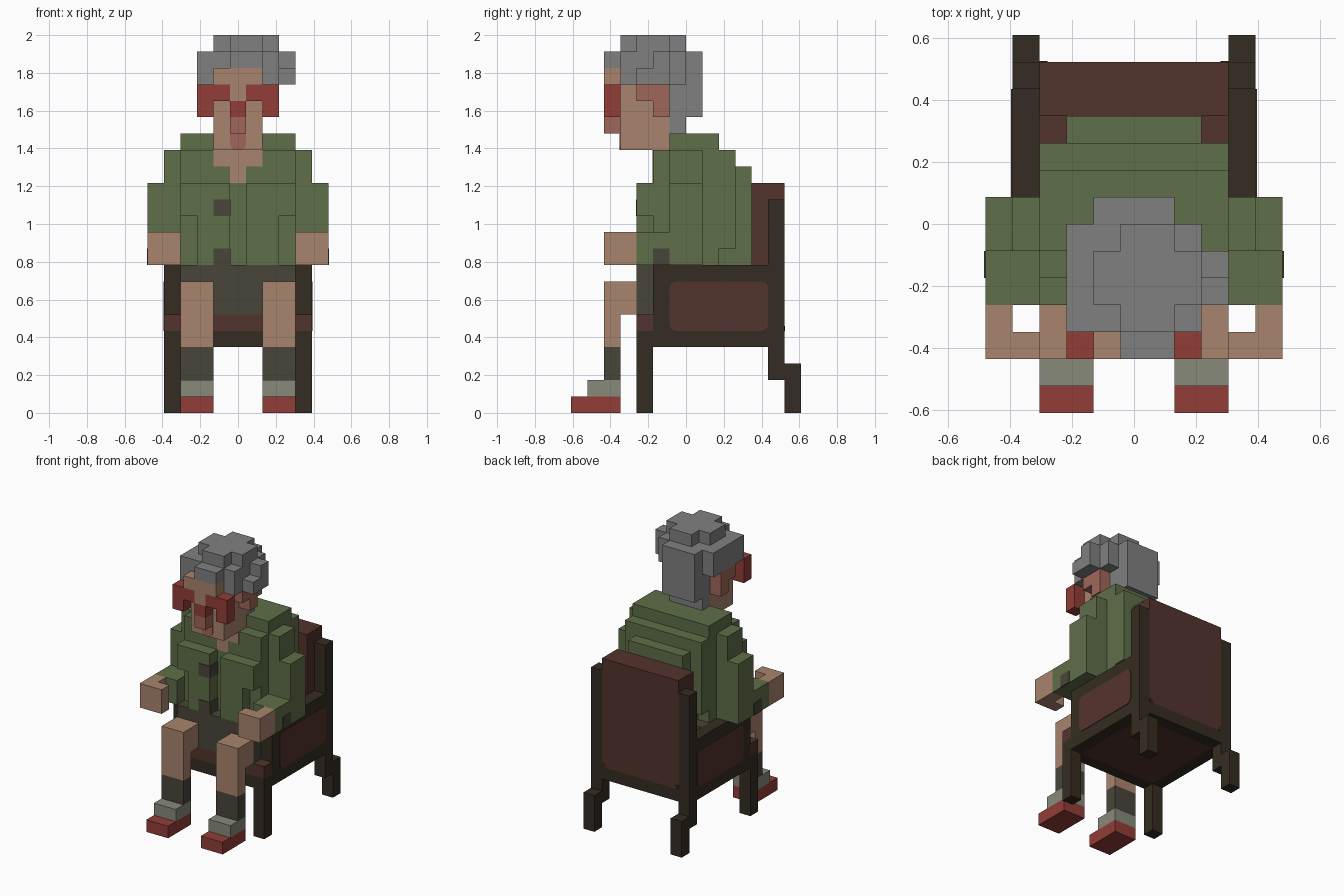
import bpy, bmesh
from mathutils import Matrix, Vector

if "Cube" in bpy.data.objects:
    bpy.data.objects.remove(bpy.data.objects["Cube"], do_unlink=True)

U = 2 / 23  # one block


def material(name, hex_code):
    def lin(c):
        return c / 12.92 if c <= 0.04045 else ((c + 0.055) / 1.055) ** 2.4
    col = [lin(int(hex_code[i:i + 2], 16) / 255) for i in (0, 2, 4)] + [1]
    m = bpy.data.materials.new(name)
    m.use_nodes = True
    m.diffuse_color = col
    m.node_tree.nodes["Principled BSDF"].inputs["Base Color"].default_value = col
    return m


GREEN = material("cardigan green", "5F6E48")
SKIN = material("skin", "A9846D")
BLUSH = material("blush skin", "A0675A")
RED = material("red", "923D38")
HAIR = material("hair grey", "808080")
WOOD = material("dark wood", "352C22")
CUSHION = material("brown upholstery", "54332C")
SKIRT = material("charcoal cloth", "49453B")
SOCK = material("pale grey sock", "888A7B")


def add_box(bm, x0, x1, y0, y1, z0, z1, round_axis=None, radius=0.4, only_low=False):
    """Block-unit box; optionally round the edges running along one axis."""
    lo, hi = Vector((x0, y0, z0)), Vector((x1, y1, z1))
    mat = Matrix.Translation((lo + hi) / 2 * U) @ Matrix.Diagonal((*((hi - lo) * U), 1))
    verts = bmesh.ops.create_cube(bm, size=1, matrix=mat)["verts"]
    if round_axis is not None:
        edges = {e for v in verts for e in v.link_edges}
        mid_z = (z0 + z1) / 2 * U
        pick = []
        for e in edges:
            d = e.verts[0].co - e.verts[1].co
            along = max(range(3), key=lambda i: abs(d[i])) == round_axis
            if along and not (only_low and e.verts[0].co.z > mid_z):
                pick.append(e)
        bmesh.ops.bevel(bm, geom=pick, offset=radius * U, segments=3,
                        profile=0.5, affect='EDGES')


def part(name, mat, boxes, mirror=False, **rounding):
    """One object from boxes (x0, x1, y0, y1, z0, z1), optionally mirrored in x."""
    bm = bmesh.new()
    for b in boxes:
        add_box(bm, *b, **rounding)
        if mirror:
            add_box(bm, -b[1], -b[0], *b[2:], **rounding)
    me = bpy.data.meshes.new(name)
    bm.to_mesh(me)
    bm.free()
    me.materials.append(mat)
    ob = bpy.data.objects.new(name, me)
    bpy.context.collection.objects.link(ob)
    return ob


# Chair
part("chair_front_legs", WOOD, [(3.5, 4.5, -3, -2, 0, 5)], True)
part("chair_side_frames", WOOD, [(3.5, 4.5, -2, 6, 4, 9)], True)
part("chair_rear_legs", WOOD, [(3.5, 4.5, 5, 6, 2, 4), (3.5, 4.5, 6, 7, 0, 3)], True)
part("chair_back_posts", WOOD, [(3.5, 4.5, 5, 6, 9, 13)], True)
part("chair_rails", WOOD, [(-3.5, 3.5, -3, -2, 4, 5), (-3.5, 3.5, 5, 6, 4, 5)])
part("chair_side_panels", CUSHION, [(4.4, 4.55, -1, 5, 5, 8)], True, round_axis=0)
part("seat", CUSHION, [(-3.5, 3.5, -2, 5, 4, 6), (-4.5, 4.5, -3, -2, 5, 6)])
part("backrest", CUSHION, [(-3.5, 3.5, 4, 6, 5, 14)])

# Skirt, legs and shoes
part("skirt", SKIRT, [(-3.5, 3.5, -3, 3, 6, 9)])
part("legs", SKIN, [(1.5, 3.5, -5, -3, 6, 8), (1.5, 3.5, -5, -4, 4, 6)], True)
part("stockings", SKIRT, [(1.5, 3.5, -5, -4, 2, 4)], True)
part("sock_cuffs", SOCK, [(1.5, 3.5, -6, -4, 1, 2)], True)
part("shoes", RED, [(1.5, 3.5, -7, -4, 0, 1)], True)

# Cardigan
part("torso", GREEN, [
    (-3.5, 3.5, -2, 2, 9, 10),
    (-3.5, 3.5, -2, 3, 10, 16),
    (-3.5, 3.5, -1, 2, 16, 17),
    (-2.5, 2.5, 2, 4, 9, 15),
])
part("cardigan_fronts", GREEN, [(0.5, 2.5, -3, -2, 9, 14), (2.5, 3.5, -3, -2, 12, 14)], True)
part("sleeves", GREEN, [
    (3.5, 4.5, -1, 1, 9, 16),
    (4.5, 5.5, -1, 1, 9, 14),
    (3.5, 5.5, -3, -1, 9, 11),
], True)
part("buttons", SKIRT, [(-1.5, -0.45, -3.05, -2, z, z + 1) for z in (9, 12)])
part("elbow_patches", SKIRT, [(5.4, 5.55, -2, -1, 9, 10)], True)
part("hands", SKIN, [(4.5, 5.5, -5, -3, 9, 11), (3.5, 4.5, -5, -4, 9, 11)], True)

# Head and face
part("neck", SKIN, [(-1.5, 1.5, -2.05, -1, 15, 16), (-0.5, 0.5, -2.05, -1, 14, 15)])
part("head", SKIN, [(-1.5, 1.5, -4, -1, 16, 21)])
part("brow", SKIN, [(-1.5, 1.5, -5, -4, 20, 21), (-0.5, 0.5, -5, -4, 19, 20)])
part("glasses", RED, [(1.5, 2.5, -5, -4, 18, 20), (0.5, 1.5, -5, -4, 19, 20)], True)
part("nose_bridge", RED, [(-0.5, 0.5, -5, -4, 18, 19)])
part("nose", BLUSH, [(-0.5, 0.5, -5, -4, 17, 18)])
part("mouth", BLUSH, [(-0.5, 0.5, -4.05, -3.9, 16, 17)], round_axis=1, only_low=True)
part("ears", BLUSH, [(1.5, 2.5, -2, -1, 18, 20), (1.5, 2.5, -3, -2, 19, 20)], True)

# Hair
part("hair_crown", HAIR, [
    (-2.5, 2.5, -4, 0, 21, 22),
    (-0.5, 1.5, -5, -4, 21, 22),
    (-0.5, 1.5, -4, 0, 22, 23),
    (-1.5, -0.5, -3, -1, 22, 23),
    (1.5, 2.5, -3, -1, 22, 23),
])
part("hair_sides", HAIR, [(1.5, 2.5, -4, 0, 20, 21)], True)
part("hair_curl", HAIR, [(2.5, 3.5, -3, -2, 20, 21), (2.5, 3.5, -2, -1, 20, 22)])
part("hair_back", HAIR, [(-1.5, 1.5, -1, 0, 17, 21), (-1.5, 1.5, 0, 1, 18, 22)])

# Upholstery panel border at the foot of the backrest
part("backrest_corners", WOOD, [(3.2, 3.5, 5.9, 6.04, 5, 5.3)], True)
